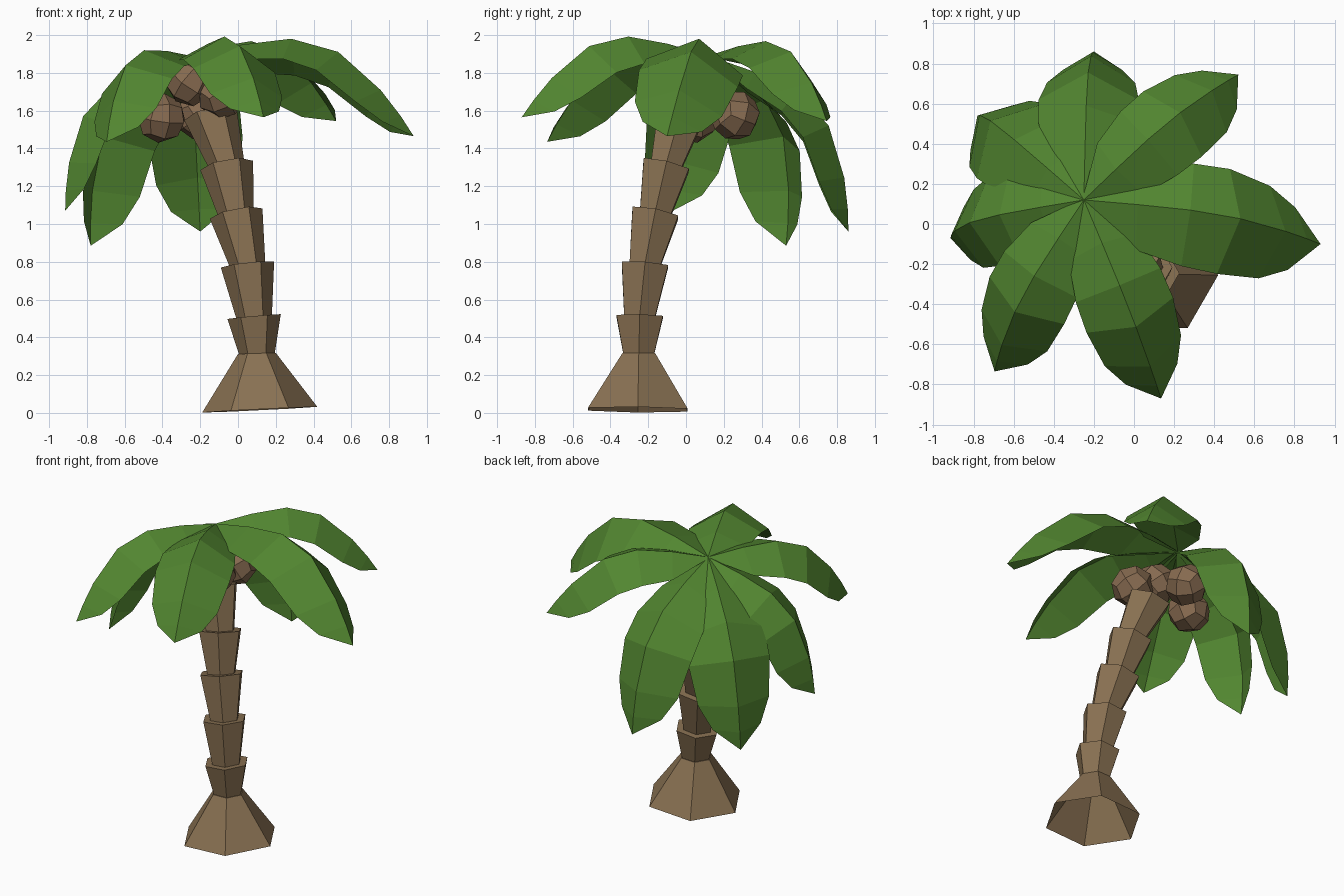
import bpy
import bmesh
from math import cos, sin, pi
from mathutils import Vector, Matrix

cube = bpy.data.objects.get("Cube")
if cube:
    bpy.data.objects.remove(cube, do_unlink=True)


def material(name, rgb):
    mat = bpy.data.materials.new(name)
    mat.use_nodes = True
    mat.diffuse_color = (*rgb, 1)
    mat.node_tree.nodes["Principled BSDF"].inputs["Base Color"].default_value = (*rgb, 1)
    return mat


bark = material("bark brown", (0.25, 0.165, 0.085))
shell = material("coconut brown", (0.24, 0.145, 0.08))
leaf_green = material("leaf green", (0.085, 0.24, 0.03))


def finish(bm, name, mat):
    mesh = bpy.data.meshes.new(name)
    bm.to_mesh(mesh)
    bm.free()
    mesh.materials.append(mat)
    obj = bpy.data.objects.new(name, mesh)
    bpy.context.collection.objects.link(obj)
    return obj


# Trunk: stacked flared hexagonal segments that lean and tilt
def hex_ring(bm, centre, radius, lean):
    turn = Vector((0, 0, 1)).rotation_difference(Vector((*lean, 1)))
    spokes = [Vector((cos(i * pi / 3), sin(i * pi / 3), 0)) for i in range(6)]
    return [bm.verts.new(Vector(centre) + turn @ (s * radius)) for s in spokes]


def trunk_segment(name, low, low_r, low_lean, high, high_r, high_lean):
    bm = bmesh.new()
    a = hex_ring(bm, low, low_r, low_lean)
    b = hex_ring(bm, high, high_r, high_lean)
    for i in range(6):
        j = (i + 1) % 6
        bm.faces.new((a[i], a[j], b[j], b[i]))
    bm.faces.new(b)
    finish(bm, name, bark)


ring_centres = [(0.1, -0.25, 0.315), (0.085, -0.245, 0.51), (0.05, -0.217, 0.785),
                (-0.01, -0.163, 1.055), (-0.06, -0.105, 1.31), (-0.145, -0.03, 1.575)]
ring_leans = [(-0.03, 0), (-0.09, 0.02), (-0.11, 0.08), (-0.2, 0.2), (-0.18, 0.24), (-0.2, 0.3)]
trunk_segment("trunk_base", (0.115, -0.255, 0.017), 0.305, (-0.05, 0.01),
              ring_centres[0], 0.1, ring_leans[0])
for k in range(5):
    trunk_segment(f"trunk_segment_{k + 1}", ring_centres[k], 0.095, ring_leans[k],
                  ring_centres[k + 1], 0.142, ring_leans[k + 1])

# Coconuts: faceted balls made from rounded cubes
coconuts = [(-0.405, 0.04, 1.56), (-0.255, -0.1, 1.755), (-0.09, -0.12, 1.69), (-0.2, 0.26, 1.575)]
for k, spot in enumerate(coconuts):
    bm = bmesh.new()
    bmesh.ops.create_cube(bm, size=1)
    bmesh.ops.subdivide_edges(bm, edges=bm.edges[:], cuts=1, use_grid_fill=True)
    for v in bm.verts:
        v.co = v.co.normalized() * 0.133
    bmesh.ops.rotate(bm, verts=bm.verts, matrix=Matrix.Rotation(0.4 + k, 3, (0.5, 0.3, 1)))
    bmesh.ops.translate(bm, verts=bm.verts, vec=spot)
    finish(bm, f"coconut_{k + 1}", shell)

# Leaf template, per unit of length: along, rise, half width, droop of the edges
leaf_rows = [(0, 0, 0.01, 0.005), (0.183, 0.116, 0.165, 0.09), (0.37, 0.21, 0.205, 0.12),
             (0.575, 0.225, 0.21, 0.13), (0.8, 0.135, 0.185, 0.115), (0.92, 0.06, 0.125, 0.075),
             (1, 0, 0, 0)]
crown = Vector((-0.25, 0.12, 1.89))


def leaf(name, tip, roll):
    chord = Vector(tip) - crown
    length = chord.length
    along = chord.normalized()
    left = Vector((0, 0, 1)).cross(along).normalized()
    up = along.cross(left)
    rise, side = up * cos(roll) + left * sin(roll), left * cos(roll) - up * sin(roll)
    bm = bmesh.new()
    rows = []
    for i, (u, v, width, droop) in enumerate(leaf_rows):
        before, after = leaf_rows[max(i - 1, 0)], leaf_rows[min(i + 1, len(leaf_rows) - 1)]
        tangent = along * (after[0] - before[0]) + rise * (after[1] - before[1])
        normal = tangent.cross(side).normalized()
        ridge = crown + (along * u + rise * v) * length
        mid = bm.verts.new(ridge)
        if width:
            edges = [bm.verts.new(ridge + (side * s * width - normal * droop) * length)
                     for s in (1, -1)]
        else:
            edges = [mid, mid]
        rows.append((edges[0], mid, edges[1]))
    for a, b in zip(rows, rows[1:]):
        for i in (0, 1):
            corners = [a[i], a[i + 1], b[i + 1], b[i]]
            bm.faces.new(list(dict.fromkeys(corners)))
    bm.normal_update()
    if sum(f.normal.dot(rise) for f in bm.faces) < 0:
        bmesh.ops.reverse_faces(bm, faces=bm.faces[:])
    finish(bm, name, leaf_green)


leaf("leaf_left", (0.93, -0.1, 1.465), 0.18)
leaf("leaf_back_left", (0.52, 0.745, 1.545), 0.15)
leaf("leaf_back", (-0.2, 0.86, 0.96), 0.08)
leaf("leaf_back_right", (-0.78, 0.53, 0.885), -0.1)
leaf("leaf_right", (-0.915, -0.07, 1.07), -0.2)
leaf("leaf_front_right", (-0.695, -0.735, 1.435), -0.2)
leaf("leaf_front", (0.135, -0.87, 1.565), 0.05)
